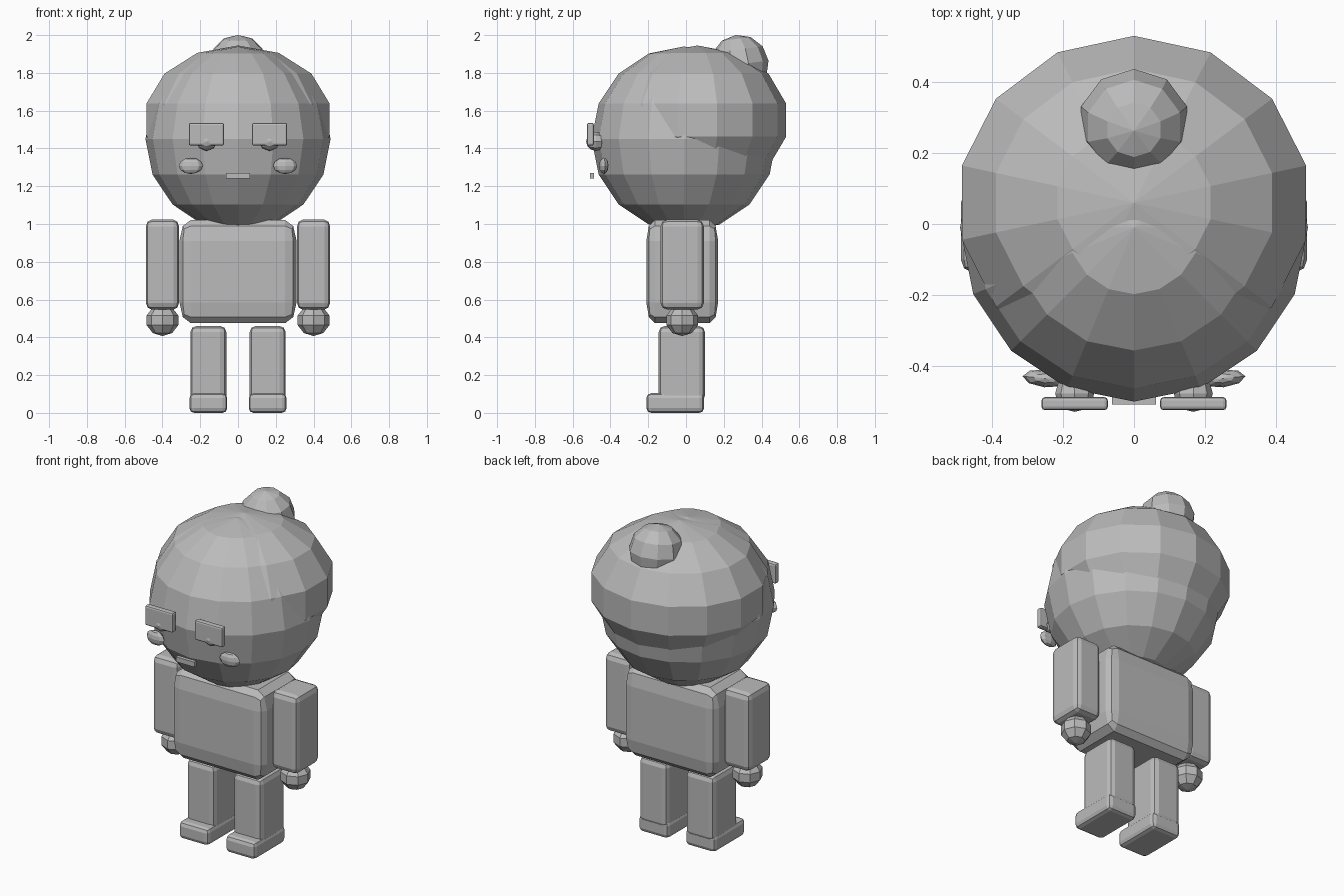
import bpy
import bmesh
from mathutils import Matrix, Vector, Euler

cube = bpy.data.objects.get("Cube")
if cube:
    bpy.data.objects.remove(cube, do_unlink=True)

grey = bpy.data.materials.new("plain grey")
grey.use_nodes = True
COLOUR = (0.5, 0.5, 0.5, 1)
grey.diffuse_color = COLOUR
grey.node_tree.nodes["Principled BSDF"].inputs["Base Color"].default_value = COLOUR


def finish(name, bm, centre):
    """Turn the bmesh into a flat shaded grey object at centre."""
    bmesh.ops.recalc_face_normals(bm, faces=bm.faces)
    mesh = bpy.data.meshes.new(name)
    bm.to_mesh(mesh)
    bm.free()
    mesh.materials.append(grey)
    obj = bpy.data.objects.new(name, mesh)
    obj.location = centre
    bpy.context.collection.objects.link(obj)
    return obj


def ball(name, centre, radii, segments, rings, turn=(0, 0, 0)):
    """Low-poly ellipsoid with its poles on z before turning."""
    bm = bmesh.new()
    bmesh.ops.create_uvsphere(bm, u_segments=segments, v_segments=rings, radius=1)
    bmesh.ops.scale(bm, vec=radii, verts=bm.verts)
    bmesh.ops.transform(bm, matrix=Euler(turn).to_matrix().to_4x4(), verts=bm.verts)
    return finish(name, bm, centre)


def soft_box(name, centre, size, bevel, segments=2):
    """Box with its edges rounded by a separate amount along each axis."""
    bevel = Vector(bevel)
    bm = bmesh.new()
    bmesh.ops.create_cube(bm, size=1)
    bmesh.ops.scale(bm, vec=[s / b for s, b in zip(size, bevel)], verts=bm.verts)
    bmesh.ops.bevel(bm, geom=bm.edges[:], offset=1, segments=segments,
                    profile=0.5, affect='EDGES')
    bmesh.ops.scale(bm, vec=bevel, verts=bm.verts)
    return finish(name, bm, centre)


# Head, hair and bun
ball("head", (0, -0.01, 1.45), (0.49, 0.49, 0.49), 16, 8)
ball("hair", (0, 0.06, 1.55), (0.51, 0.482, 0.395), 14, 7)
ball("hair_bun", (0, 0.283, 1.845), (0.157, 0.155, 0.157), 10, 6, (0.13, 0, 0))

# Body
soft_box("torso", (0, -0.02, 0.748), (0.62, 0.38, 0.546), (0.06, 0.045, 0.11))

# Mouth
bm = bmesh.new()
bmesh.ops.create_cube(bm, size=1, matrix=Matrix.Diagonal((0.125, 0.022, 0.03, 1)))
finish("mouth", bm, (0, -0.497, 1.255))

# Paired limbs and face details
for side, s in (("left", 1), ("right", -1)):
    soft_box(side + "_arm", (s * 0.4, -0.02, 0.785), (0.175, 0.23, 0.475),
             (0.03, 0.035, 0.035))
    ball(side + "_hand", (s * 0.4, -0.02, 0.49), (0.088, 0.088, 0.083), 8, 5)
    soft_box(side + "_leg", (s * 0.157, -0.022, 0.26), (0.19, 0.245, 0.4),
             (0.032, 0.032, 0.032))
    soft_box(side + "_foot", (s * 0.157, -0.057, 0.052), (0.2, 0.305, 0.104),
             (0.025, 0.025, 0.025))
    soft_box(side + "_lens", (s * 0.167, -0.506, 1.475), (0.187, 0.037, 0.12),
             (0.01, 0.01, 0.01))
    ball(side + "_eye", (s * 0.167, -0.477, 1.437), (0.055, 0.05, 0.052), 8, 6,
         (1.5708, 0, 0))
    ball(side + "_cheek", (s * 0.25, -0.435, 1.308), (0.064, 0.025, 0.043), 8, 6,
         (0, 0, s * 0.1))
